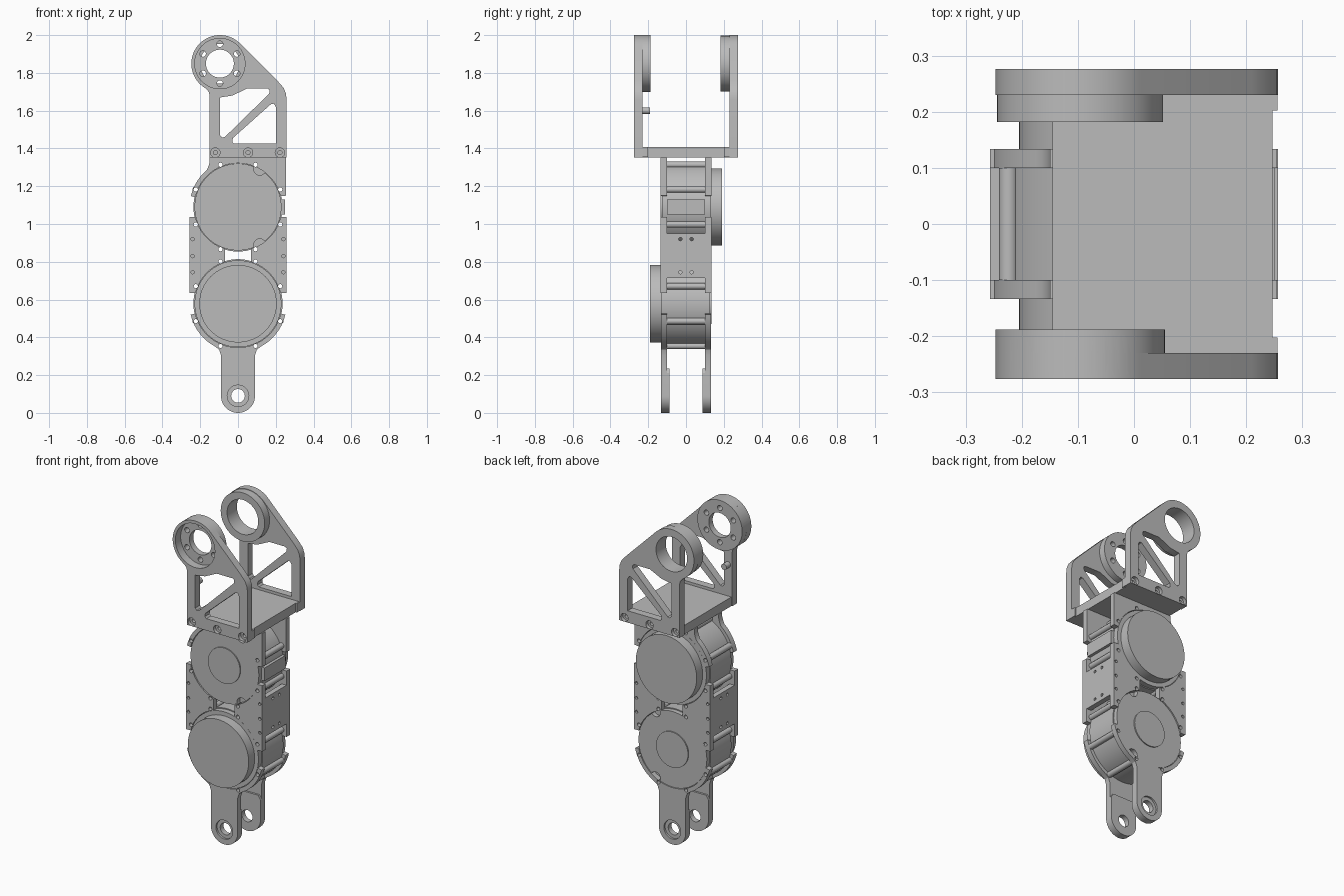
import bpy, bmesh
from math import sin, cos, radians, pi
from mathutils import Matrix

if "Cube" in bpy.data.objects:
    bpy.data.objects.remove(bpy.data.objects["Cube"], do_unlink=True)

grey = bpy.data.materials.new("machined_grey")
grey.use_nodes = True
grey.diffuse_color = (0.5, 0.5, 0.5, 1)
grey.node_tree.nodes["Principled BSDF"].inputs["Base Color"].default_value = (0.5, 0.5, 0.5, 1)


def arc(cx, cz, r, a0, a1, n=24):
    """Points on an arc in the xz plane, angles in degrees."""
    steps = [radians(a0 + (a1 - a0) * i / n) for i in range(n + 1)]
    return [(cx + r * cos(a), cz + r * sin(a)) for a in steps]


def prism(name, pts, y0, y1):
    """Extrude an xz outline from y0 to y1."""
    bm = bmesh.new()
    face = bm.faces.new([bm.verts.new((x, min(y0, y1), z)) for x, z in pts])
    ext = bmesh.ops.extrude_face_region(bm, geom=[face])["geom"]
    bmesh.ops.translate(bm, vec=(0, abs(y1 - y0), 0),
                        verts=[v for v in ext if isinstance(v, bmesh.types.BMVert)])
    bmesh.ops.recalc_face_normals(bm, faces=bm.faces[:])
    mesh = bpy.data.meshes.new(name)
    bm.to_mesh(mesh)
    bm.free()
    mesh.materials.append(grey)
    ob = bpy.data.objects.new(name, mesh)
    bpy.context.collection.objects.link(ob)
    return ob


def disc(name, x, z, r, y0, y1, n=64):
    return prism(name, arc(x, z, r, 0, 360 - 360 / n, n - 1), y0, y1)


def box(name, x0, x1, y0, y1, z0, z1):
    return prism(name, [(x0, z0), (x1, z0), (x1, z1), (x0, z1)], y0, y1)


def combine(ob, others, op="DIFFERENCE"):
    """Apply booleans and throw the tools away."""
    for tool in others:
        mod = ob.modifiers.new("cut", "BOOLEAN")
        mod.operation, mod.solver, mod.object = op, "EXACT", tool
    deps = bpy.context.evaluated_depsgraph_get()
    mesh = bpy.data.meshes.new_from_object(ob.evaluated_get(deps))
    ob.modifiers.clear()
    ob.data = mesh
    for tool in others:
        bpy.data.objects.remove(tool, do_unlink=True)
    return ob


def hole(x, z, r, y0=-1, y1=1, n=20):
    return disc("cutter", x, z, r, y0, y1, n)


UP, LOW = 1.09, 0.578           # motor centre heights
R = 0.232                       # opening in the plates around each motor
BOLT_R = 0.242


def bolts(cz):
    return [(BOLT_R * cos(a), cz + BOLT_R * sin(a))
            for a in [radians(22.5 + 45 * k) for k in range(8)]]


def bolt_holes(cz):
    return [hole(x, z, 0.011) for x, z in bolts(cz)]


# Motors: body with lugs, flange and rotor on one side, notched cover on the other
for label, cz, side in (("upper", UP, 1), ("lower", LOW, -1)):
    body = disc(label + "_motor_body", 0, cz, 0.236, -0.1, 0.1)
    combine(body, [disc("lug", x, z, 0.017, -0.1, 0.1, 20) for x, z in bolts(cz)], "UNION")
    if side > 0:
        combine(body, [box("exit", 0.1, 0.25, -0.1, 0.1, cz - 0.04, cz + 0.04)], "UNION")
    combine(body, bolt_holes(cz))
    disc(label + "_motor_flange", 0, cz, 0.23, side * 0.1, side * 0.132)
    disc(label + "_motor_rotor", 0, cz, 0.205, side * 0.132, side * 0.19)
    cover = disc(label + "_motor_cover", 0, cz, 0.23, -side * 0.1, -side * 0.128)
    combine(cover, [hole(0.115, cz + s * 0.2, 0.032) for s in (-1, 1)])
    disc(label + "_motor_cap", 0, cz, 0.108, -side * 0.128, -side * 0.135)

# Middle link: a channel on each side joining the two motors
for label, s in (("left", 1), ("right", -1)):
    def sbox(x0, x1, y, z0, z1):
        a, b = sorted((s * x0, s * x1))
        return box("cutter", a, b, -y, y, z0, z1)

    a, b = sorted((s * 0.07, s * 0.257))
    link = box(label + "_middle_link", a, b, -0.134, 0.134, 0.635, 1.036)
    cuts = [sbox(0, 0.225, 0.1, 0.5, 1.2), sbox(0, 0.4, 0.1, 0.5, 0.715), sbox(0, 0.4, 0.1, 0.95, 1.2)]
    cuts += [hole(0, cz, R, n=64) for cz in (UP, LOW)]
    cuts += [hole(s * 0.24, z, 0.009, f * 0.12, f * 0.2, 12) for z in (0.745, 0.83, 0.92) for f in (-1, 1)]
    cuts += [hole(x, z, 0.011) for cz in (UP, LOW) for x, z in bolts(cz)
             if x * s > 0 and 0.64 < z < 1.03]
    for y in (-0.03, 0.03):
        for z in (0.745, 0.92):
            pin = hole(0, 0, 0.009, -0.05, 0.05, 12)
            pin.data.transform(Matrix.Translation((s * 0.24, y, z)) @ Matrix.Rotation(pi / 2, 4, "Z"))
            cuts.append(pin)
    combine(link, cuts)

# Lower fork: two arms, each cradling the lower motor and ending in an eye
half = [(0, LOW)] + arc(0, LOW, 0.257, 193, 242, 14) + [(-0.1, 0.335), (-0.09, 0.305)]
eye = arc(0, 0.09, 0.09, 180, 360)
fork = half + eye + [(-x, z) for x, z in reversed(half[1:])]
for label, f in (("front", -1), ("rear", 1)):
    arm = prism(label + "_fork_arm", fork, f * 0.1, f * 0.132)
    pad = prism("pad", eye + [(0.09, 0.21), (0.075, 0.235), (-0.075, 0.235), (-0.09, 0.21)],
                f * 0.088, f * 0.12)
    combine(arm, [pad], "UNION")
    combine(arm, [hole(0, LOW, R, n=64), hole(0, 0.09, 0.036, n=32),
                  hole(0, 0.09, 0.057, f * 0.12, f * 0.2, 40)] + bolt_holes(LOW))

# Upper bracket: base plate, motor cradles and two side plates
box("bracket_base", -0.145, 0.247, -0.23, 0.23, 1.353, 1.408)
cradle = ([(0.255, 1.353), (0.255, 1.15), (0.2, 1.145), (0, UP)]
          + arc(0, UP, 0.256, 167, 130, 12)
          + [(-0.155, 1.31), (-0.15, 1.33), (-0.15, 1.353)])
BX, BZ, BR = -0.096, 1.849, 0.151
plate = arc(BX, BZ, BR, 45, 240, 48) + [
    (-0.155, 1.7), (-0.15, 1.68), (-0.15, 1.353), (0.257, 1.353),
    (0.257, 1.66), (0.254, 1.69), (0.242, 1.72), (0.21, 1.757)]
upper_window = [(-0.095, 1.67), (-0.03, 1.68), (0.05, 1.718), (0.155, 1.718), (0.168, 1.71),
                (0.165, 1.69), (-0.07, 1.46), (-0.085, 1.458), (-0.095, 1.47)]
lower_window = [(-0.02, 1.425), (0.2, 1.425), (0.2, 1.62), (0.19, 1.637), (0.175, 1.635),
                (-0.027, 1.455), (-0.03, 1.435)]
for label, f in (("front", -1), ("rear", 1)):
    combine(prism(label + "_motor_cradle", cradle, f * 0.1, f * 0.134),
            [hole(0, UP, R, n=64)] + bolt_holes(UP))
    side = prism(label + "_side_plate", plate, f * 0.23, f * 0.276)
    boss_r, boss_y = (BR, 0.188) if f < 0 else (0.148, 0.182)
    combine(side, [disc("boss", BX, BZ, boss_r, f * boss_y, f * 0.26),
                   box("foot", 0.2, 0.256, f * 0.202, f * 0.25, 1.354, 1.407)], "UNION")
    cuts = [prism("cutter", w, -1, 1) for w in (upper_window, lower_window)]
    for x in (-0.12, 0.053, 0.222):
        cuts += [hole(x, 1.378, 0.025, f * 0.255, f * 0.3), hole(x, 1.378, 0.011, f * 0.235, f * 0.3)]
    if f < 0:
        # Dished hub with a ring of bolt holes
        cuts += [hole(BX, BZ, 0.133, -0.3, -0.225, 64), hole(BX, BZ, 0.074, n=48)]
        cuts += [hole(BX + p[0], BZ + p[1], 0.016) for p in arc(0, 0, 0.104, 30, 330, 5)]
    else:
        cuts.append(hole(BX, BZ, 0.105, n=64))
    combine(side, cuts)

# Stop peg on the inside of the front side plate
disc("stop_peg", -0.122, 1.6, 0.018, -0.235, -0.19, 24)

# Smooth the round walls, keep the machined edges crisp
bpy.ops.object.select_all(action="DESELECT")
for ob in bpy.context.scene.objects:
    if ob.type == "MESH" and ob.data.materials and ob.data.materials[0] == grey:
        ob.select_set(True)
        bpy.context.view_layer.objects.active = ob
bpy.ops.object.shade_smooth_by_angle(angle=radians(30))
